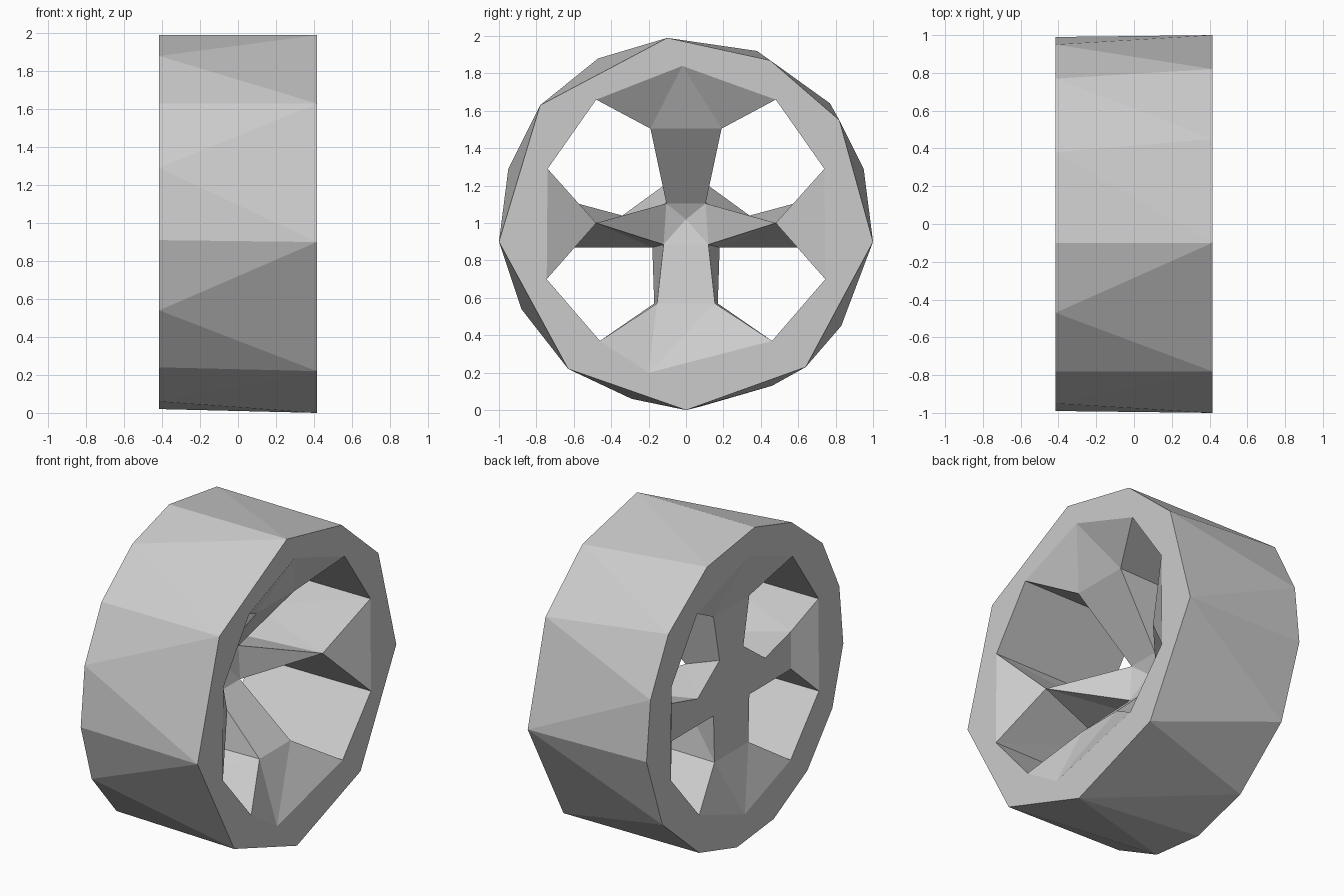
import bpy
import bmesh
from mathutils import Vector

if "Cube" in bpy.data.objects:
    bpy.data.objects.remove(bpy.data.objects["Cube"])

OUT, INN = 0.415, -0.415      # side planes of the wheel
TIP, HUB, BACK = 0.26, -0.07, -0.32   # spoke depths

bm = bmesh.new()


def at(x, pts):
    return [Vector((x, y, z)) for y, z in pts]


def face(*pts):
    bm.faces.new([bm.verts.new(p) for p in pts])


def flip(p, s):
    return Vector((p.x, s * p.y, p.z))


def loop_edges(pts):
    vs = [bm.verts.new(p) for p in pts]
    return [bm.edges.new((a, b)) for a, b in zip(vs, vs[1:] + vs[:1])]


def side_ring(outer, inner):
    edges = loop_edges(outer) + loop_edges(inner)
    bmesh.ops.triangle_fill(bm, edges=edges, use_beauty=True, normal=(1, 0, 0))


# Tread: coarse outer polygon on one side, finer one on the other
coarse = at(OUT, [(-.1, 1.99), (.45, 1.87), (.82, 1.55), (1, .9), (.64, .23),
                  (0, 0), (-.63, .22), (-1, .9), (-.78, 1.63)])
fine = at(INN, [(-.1, 1.99), (-.47, 1.88), (-.78, 1.63), (-.95, 1.29),
                (-.99, .91), (-.88, .54), (-.63, .24), (-.29, .06), (.08, .02),
                (.46, .13), (.83, .45), (.99, .91), (.95, 1.29), (.77, 1.64),
                (.38, 1.92)])
hull = [bm.verts.new(p) for p in coarse + fine]
bmesh.ops.convex_hull(bm, input=hull)
bm.normal_update()
caps = [f for f in bm.faces if abs(f.normal.x) > 0.9]
bmesh.ops.delete(bm, geom=caps, context='FACES')

# Rim openings: right half from top to bottom, mirrored for the left half
half = [(.48, 1.66), (.74, 1.29), (.745, .7), (.46, .37)]
rim = {}
for x, top, low in ((OUT, (-.02, 1.84), (-.2, .2)), (INN, (-.04, 1.83), (0, .2))):
    right = at(x, half)
    top, low = at(x, [top, low])
    left = [flip(p, -1) for p in reversed(right)]
    side_ring(coarse if x > 0 else fine, [top] + right + [low] + left)
    rim[x] = right, top, low

# Spoke corners, right half only
tip_top, tip_side, tip_low = at(TIP, [(.19, 1.505), (.48, 1.0), (.155, .57)])
hub_top, hub_low = at(HUB, [(.105, 1.105), (.12, .885)])
centre = Vector((HUB - .04, 0, 1.02))
b_top, b_neck, b_corner, b_up, b_down, b_base, b_low = at(
    BACK, [(.18, 1.5), (.12, 1.2), (.34, 1.04), (.6, 1.11), (.6, .87),
           (.18, .87), (.17, .57)])


def pad(a, apex, tip):
    """Sloped patch from the rim down to the end of a vertical spoke."""
    m, t = flip(a, -1), flip(tip, -1)
    face(a, apex, tip)
    face(apex, m, t)
    face(apex, t, tip)


def wall(front, back, s):
    """Inner surface of one window between its two outlines."""
    n = len(front)
    for i in range(n):
        j = (i + 1) % n
        quad = [front[i], front[j], back[j], back[i]]
        if front[i] == front[j]:
            quad.pop(0)
        if len(quad) == 4:
            face(*[flip(quad[k], s) for k in (0, 1, 2)])
            face(*[flip(quad[k], s) for k in (0, 2, 3)])
        else:
            face(*[flip(p, s) for p in quad])


(fa, fb, fc, fd), f_top, f_low = rim[OUT]
(ba, bb, bc, bd), k_top, k_low = rim[INN]

# Vertical spokes, outer and inner side
pad(fa, f_top, tip_top)
pad(fd, f_low, tip_low)
pad(ba, k_top, b_top)
pad(bd, k_low, b_low)
for a, b in ((tip_top, hub_top), (hub_low, tip_low),
             (b_top, b_neck), (b_base, b_low)):
    face(a, b, flip(b, -1), flip(a, -1))

# Hub
for a, b in ((hub_top, flip(hub_top, -1)), (hub_low, flip(hub_low, -1))):
    face(a, b, centre)
back_hub = [b_neck, b_corner, b_base]
face(*back_hub, *[flip(p, -1) for p in reversed(back_hub)])

for s in (1, -1):
    # Horizontal spokes
    for part in ((fb, fc, tip_side), (tip_side, hub_top, hub_low),
                 (hub_top, hub_low, centre), (bb, bc, b_down, b_up),
                 (b_up, b_down, b_base, b_corner)):
        face(*[flip(p, s) for p in part])
    # Windows between spokes
    wall([fa, fb, tip_side, hub_top, hub_top, tip_top],
         [ba, bb, b_up, b_corner, b_neck, b_top], s)
    wall([fd, fc, tip_side, hub_low, tip_low],
         [bd, bc, b_down, b_base, b_low], s)

bmesh.ops.remove_doubles(bm, verts=bm.verts, dist=0.0005)
bmesh.ops.recalc_face_normals(bm, faces=bm.faces)

mesh = bpy.data.meshes.new("wheel")
bm.to_mesh(mesh)
bm.free()
wheel = bpy.data.objects.new("wheel", mesh)
bpy.context.collection.objects.link(wheel)

# Plain grey finish
grey = bpy.data.materials.new("light grey")
grey.use_nodes = True
colour = (0.6, 0.6, 0.6, 1)
grey.diffuse_color = colour
grey.node_tree.nodes["Principled BSDF"].inputs["Base Color"].default_value = colour
mesh.materials.append(grey)
